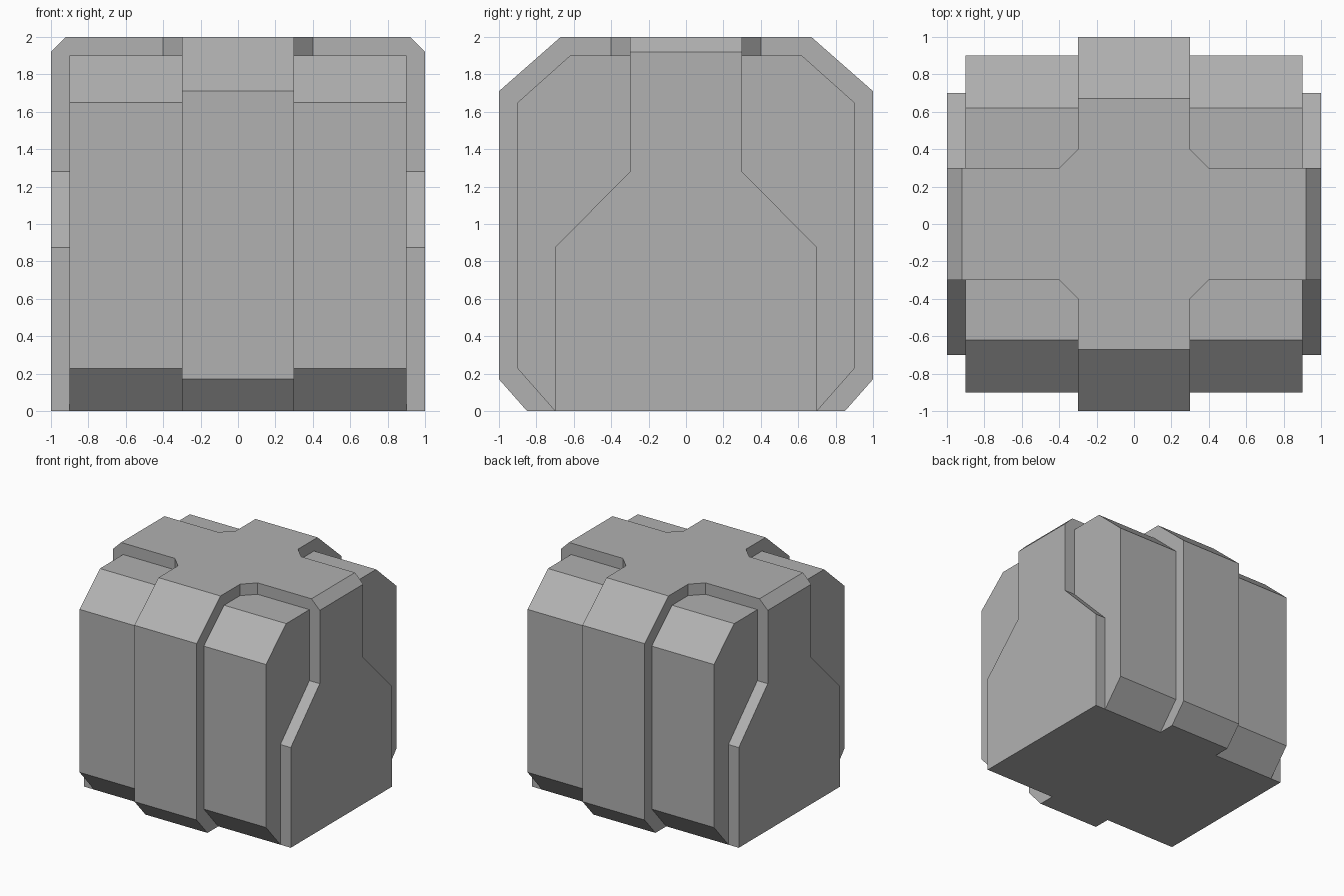
import bpy, bmesh
from mathutils import Vector

if "Cube" in bpy.data.objects:
    bpy.data.objects.remove(bpy.data.objects["Cube"])


def prism(name, half, lo, hi, place):
    """Extrude a mirrored half-profile between lo and hi; place maps (u, v, depth) to xyz."""
    outline = half + [(-u, v) for u, v in reversed(half)]
    bm = bmesh.new()
    face = bm.faces.new([bm.verts.new(place(u, v, lo)) for u, v in outline])
    grown = bmesh.ops.extrude_face_region(bm, geom=[face])["geom"]
    shift = Vector(place(0, 0, hi)) - Vector(place(0, 0, lo))
    bmesh.ops.translate(bm, verts=[g for g in grown if isinstance(g, bmesh.types.BMVert)], vec=shift)
    # bevel the top outer edges of the side straps
    if name == "side_straps":
        edges = [e for e in bm.edges
                 if all(v.co.z > 1.99 and abs(v.co.x) > 0.99 for v in e.verts)
                 and e.verts[0].co.x * e.verts[1].co.x > 0]
        bmesh.ops.bevel(bm, geom=edges, offset=0.08, segments=1, affect='EDGES')
    bmesh.ops.recalc_face_normals(bm, faces=bm.faces)
    mesh = bpy.data.meshes.new(name)
    bm.to_mesh(mesh)
    bm.free()
    mesh.materials.append(grey)
    obj = bpy.data.objects.new(name, mesh)
    bpy.context.collection.objects.link(obj)
    return obj


def along_x(u, v, d):
    return (d, u, v)


def along_z(u, v, d):
    return (u, v, d)


# mid grey metal
grey = bpy.data.materials.new("dark_grey")
grey.diffuse_color = (0.44, 0.44, 0.44, 1)
grey.use_nodes = True
grey.node_tree.nodes["Principled BSDF"].inputs["Base Color"].default_value = grey.diffuse_color

# chamfered main block
body = prism("armoured_block", [(0.7, 0), (0.9, 0.227), (0.9, 1.65), (0.62, 1.9)], -0.9, 0.9, along_x)

# raised band running front to back over the block
band = prism("centre_band", [(0.85, 0), (1, 0.17), (1, 1.71), (0.67, 2)], -0.3, 0.3, along_x)

# wide-footed side plates joined by the strap over the top
straps = prism("side_straps", [(0.7, 0), (0.7, 0.875), (0.3, 1.28), (0.3, 2)], -1, 1, along_x)

# angled corners where the bands cross on top
crossing = prism("top_crossing", [(0.3, -0.4), (0.4, -0.3), (0.4, 0.3), (0.3, 0.4)], 1.7, 2, along_z)

# fuse everything into one clean shell
bpy.context.view_layer.objects.active = body
for part in (band, straps, crossing):
    mod = body.modifiers.new("join_" + part.name, 'BOOLEAN')
    mod.operation = 'UNION'
    mod.solver = 'EXACT'
    mod.object = part
    bpy.ops.object.modifier_apply(modifier=mod.name)
    bpy.data.objects.remove(part)
